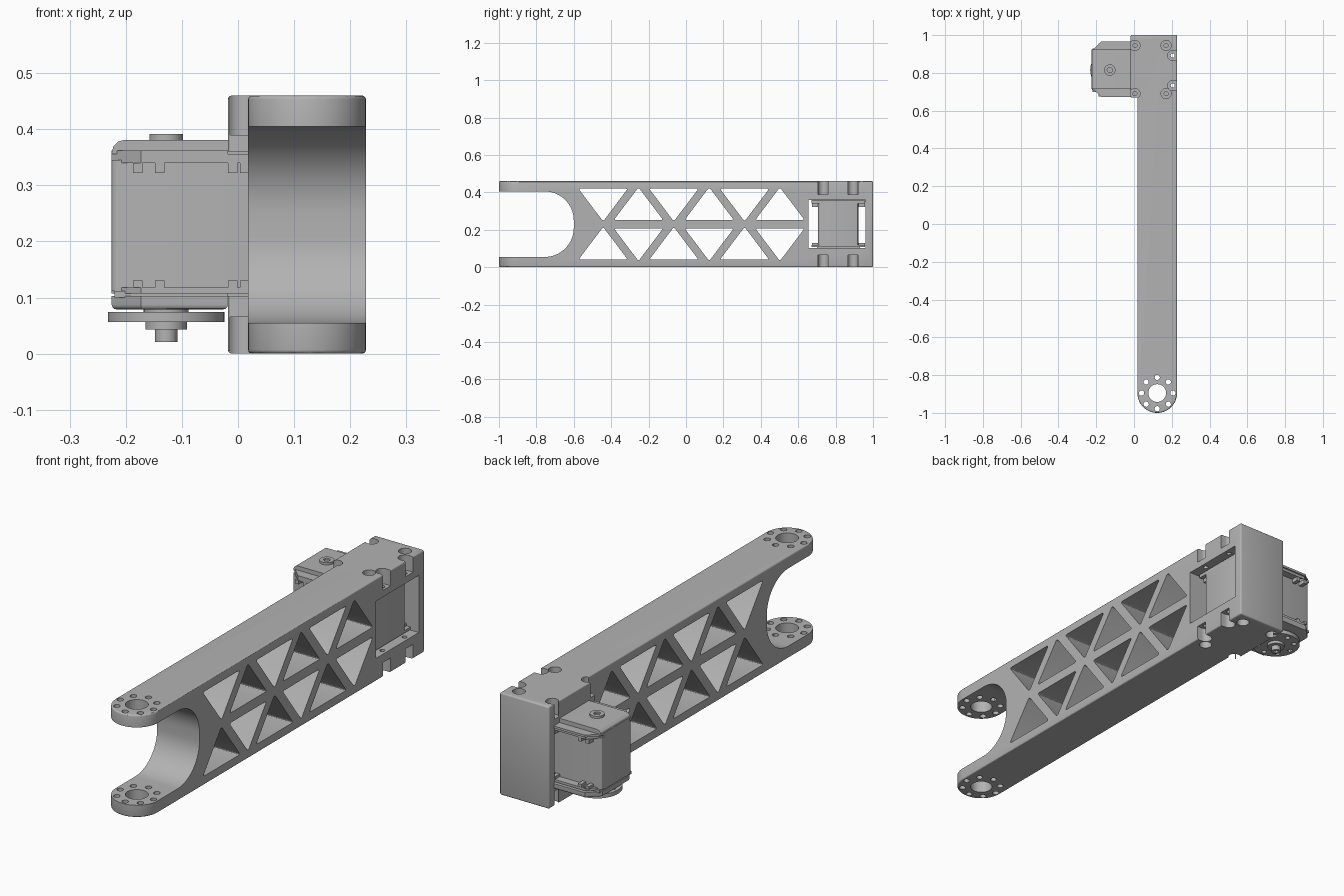
import bpy, bmesh, math
from mathutils import Vector

cube = bpy.data.objects.get("Cube")
if cube:
    bpy.data.objects.remove(cube, do_unlink=True)

grey = bpy.data.materials.new("plain_grey")
grey.use_nodes = True
grey.diffuse_color = (0.45, 0.45, 0.45, 1)
grey.node_tree.nodes["Principled BSDF"].inputs["Base Color"].default_value = (0.45, 0.45, 0.45, 1)

H = 0.46                      # beam height
MID = H / 2
HORN_X, HORN_Y = -0.128, 0.815


def add_prism(bm, pts, axis, a, b, fillet=0, segs=6):
    """Extrude a 2D outline along x or z; optionally round its corners."""
    place = (lambda p, t: (t, p[0], p[1])) if axis == "x" else (lambda p, t: (p[0], p[1], t))
    low = [bm.verts.new(place(p, a)) for p in pts]
    high = [bm.verts.new(place(p, b)) for p in pts]
    n = len(pts)
    faces = [bm.faces.new(low[::-1]), bm.faces.new(high)]
    for i in range(n):
        j = (i + 1) % n
        faces.append(bm.faces.new((low[i], low[j], high[j], high[i])))
    bmesh.ops.recalc_face_normals(bm, faces=faces)
    if fillet:
        edges = [e for l, h in zip(low, high) for e in l.link_edges if h in e.verts]
        bmesh.ops.bevel(bm, geom=edges, offset=fillet, segments=segs, profile=0.5, affect="EDGES")


def rect(u0, u1, v0, v1):
    return [(u0, v0), (u1, v0), (u1, v1), (u0, v1)]


def circle(cx, cy, r, n=24):
    return [(cx + r * math.cos(math.tau * i / n), cy + r * math.sin(math.tau * i / n)) for i in range(n)]


def ring_of_holes(cx, cy, radius, r):
    return [circle(cx + radius * math.cos(k * math.pi / 4), cy + radius * math.sin(k * math.pi / 4), r, 12)
            for k in range(8)]


def make(name, prisms):
    """Make an object from a list of prism arguments."""
    bm = bmesh.new()
    for p in prisms:
        add_prism(bm, *p)
    me = bpy.data.meshes.new(name)
    bm.to_mesh(me)
    bm.free()
    me.materials.append(grey)
    ob = bpy.data.objects.new(name, me)
    bpy.context.collection.objects.link(ob)
    return ob


def cut(ob, prisms):
    cutter = make("cutter", prisms)
    cutter.hide_render = True
    mod = ob.modifiers.new("cut", "BOOLEAN")
    mod.operation, mod.solver, mod.object = "DIFFERENCE", "EXACT", cutter
    bpy.context.view_layer.objects.active = ob
    bpy.ops.object.modifier_apply(modifier=mod.name)
    bpy.data.objects.remove(cutter, do_unlink=True)


def soften(ob, width, test=lambda e: True):
    """Round the sharp convex edges that pass the test."""
    bm = bmesh.new()
    bm.from_mesh(ob.data)
    edges = [e for e in bm.edges if e.is_convex and e.calc_face_angle(0) > 0.6 and test(e)]
    bmesh.ops.bevel(bm, geom=edges, offset=width, segments=3, profile=0.5, affect="EDGES")
    bm.to_mesh(ob.data)
    bm.free()


# Arm body: straight beam with a rounded front and a wider motor block behind
X0, X1, XB = 0.018, 0.228, -0.018
cx, r = (X0 + X1) / 2, (X1 - X0) / 2
EAR_Y = -1 + r
outline = [(cx - r * math.cos(math.pi * i / 28), EAR_Y - r * math.sin(math.pi * i / 28)) for i in range(29)]
outline += [(X1, 1), (XB, 1), (XB, 0.67), (X0, 0.67)]
arm = make("arm_body", [(outline, "z", 0, H)])
soften(arm, 0.007)

# Fork slot and motor window
cut(arm, [(rect(-1.6, -0.6, 0.055, H - 0.055), "x", -1, 1, 0.155, 14)])
cut(arm, [(rect(0.655, 0.96, 0.103, 0.36), "x", -1, 1)])

# Truss openings: alternating triangles, mirrored about the middle rib
triangles = []
for k in range(6):
    yc = -0.443 + 0.189 * k
    wide, tip = (0.42, 0.245) if k % 2 == 0 else (0.252, 0.427)
    for flip in (False, True):
        tri = [(yc - 0.132, wide), (yc + 0.132, wide), (yc, tip)]
        if flip:
            tri = [(y, 2 * MID - z) for y, z in tri]
        triangles.append((tri, "x", -1, 1, 0.012, 4))
cut(arm, triangles)

# Bearing holes and screw circles in the fork ears
ear_holes = [circle(cx, EAR_Y, 0.047, 32)] + ring_of_holes(cx, EAR_Y, 0.083, 0.014)
cut(arm, [(h, "z", -0.1, 0.6) for h in ear_holes])

# Counterbored screw holes above and below the motor
corner = [(x, y) for x in (0.005, 0.17) for y in (0.69, 0.945)]
side = [(0.205, y) for y in (0.733, 0.892)]
levels = [(-0.1, 0.065), (H - 0.07, 0.6)]
cut(arm, [(circle(x, y, 0.027), "z", a, b) for x, y in corner + side for a, b in levels])
cut(arm, [(rect(x, x + 0.1, y - 0.027, y + 0.027), "z", a, b) for x, y in side for a, b in levels])
cut(arm, [(circle(x, y, 0.011, 12), "z", -0.1, 0.6) for x, y in corner + side])

# Motor case
case = make("motor_case", [(rect(-0.225, 0.188, 0.707, 0.923), "z", 0.112, 0.345, 0.012, 3)])


def flange_outline(x0, x1, y0, y1, c):
    return [(x0 + c, y0), (x1, y0), (x1, y1), (x0 + c, y1), (x0, y1 - c), (x0, y0 + c)]


# Mounting flanges with screw holes and the nut pockets behind them
flanges = make("motor_flanges", [
    (flange_outline(-0.225, 0.188, 0.672, 0.958, 0.052), "z", a, b)
    for a, b in ((0.107, 0.118), (0.34, 0.356))])
cut(flanges, [(circle(x, y, 0.012, 12), "z", 0, 0.5) for x in (-0.165, 0.145) for y in (0.692, 0.944)])
pockets = []
for x0 in (-0.187, -0.148, -0.018, 0.004, 0.12, 0.152):
    for y0, y1 in ((0.674, 0.71), (0.92, 0.956)):
        for z0, z1 in ((0.118, 0.13), (0.322, 0.34)):
            pockets.append((rect(x0, x0 + 0.017, y0, y1), "z", z0, z1))
make("motor_nut_pockets", pockets)

# Top and bottom covers outside the block
top = make("motor_top_cover", [(rect(-0.225, XB, 0.715, 0.925), "z", 0.356, 0.381)])
soften(top, 0.023, lambda e: all(v.co.x < -0.2 for v in e.verts) and all(v.co.z > 0.37 for v in e.verts))
make("motor_top_rim", [(flange_outline(-0.225, XB, 0.672, 0.966, 0.052), "z", 0.352, 0.362)])
bottom = make("motor_bottom_cover", [(flange_outline(-0.225, XB, 0.672, 0.966, 0.052), "z", 0.079, 0.103)])
soften(bottom, 0.008, lambda e: all(v.co.z < 0.09 for v in e.verts))
make("motor_seam", [(rect(-0.22, XB, 0.7, 0.93), "z", 0.1, 0.112)])

# Idler boss on top
boss = make("idler_boss", [(circle(HORN_X, HORN_Y, 0.03, 32), "z", 0.375, 0.391)])
cut(boss, [(circle(HORN_X, HORN_Y, 0.014, 16), "z", 0.383, 0.42)])

# Output horn, hub and shaft underneath
horn = make("output_horn", [(circle(HORN_X, HORN_Y, 0.104, 48), "z", 0.056, 0.074)])
cut(horn, [(h, "z", 0, 0.2) for h in ring_of_holes(HORN_X, HORN_Y, 0.08, 0.011)])
make("horn_spacer", [(circle(HORN_X, HORN_Y, 0.04, 32), "z", 0.072, 0.082)])
make("horn_hub", [(circle(HORN_X, HORN_Y, 0.037, 32), "z", 0.043, 0.058)])
shaft = make("output_shaft", [(circle(HORN_X, HORN_Y, 0.02, 24), "z", 0.021, 0.045)])
cut(shaft, [(circle(HORN_X, HORN_Y, 0.011, 6), "z", 0, 0.036)])

# Smooth shading on rounded surfaces
names = ("arm_body", "motor_", "idler_", "output_", "horn_")
bpy.ops.object.select_all(action="DESELECT")
for ob in bpy.context.scene.objects:
    if ob.type == "MESH" and ob.name.startswith(names):
        ob.select_set(True)
        bpy.context.view_layer.objects.active = ob
bpy.ops.object.shade_smooth_by_angle(angle=math.radians(30))
